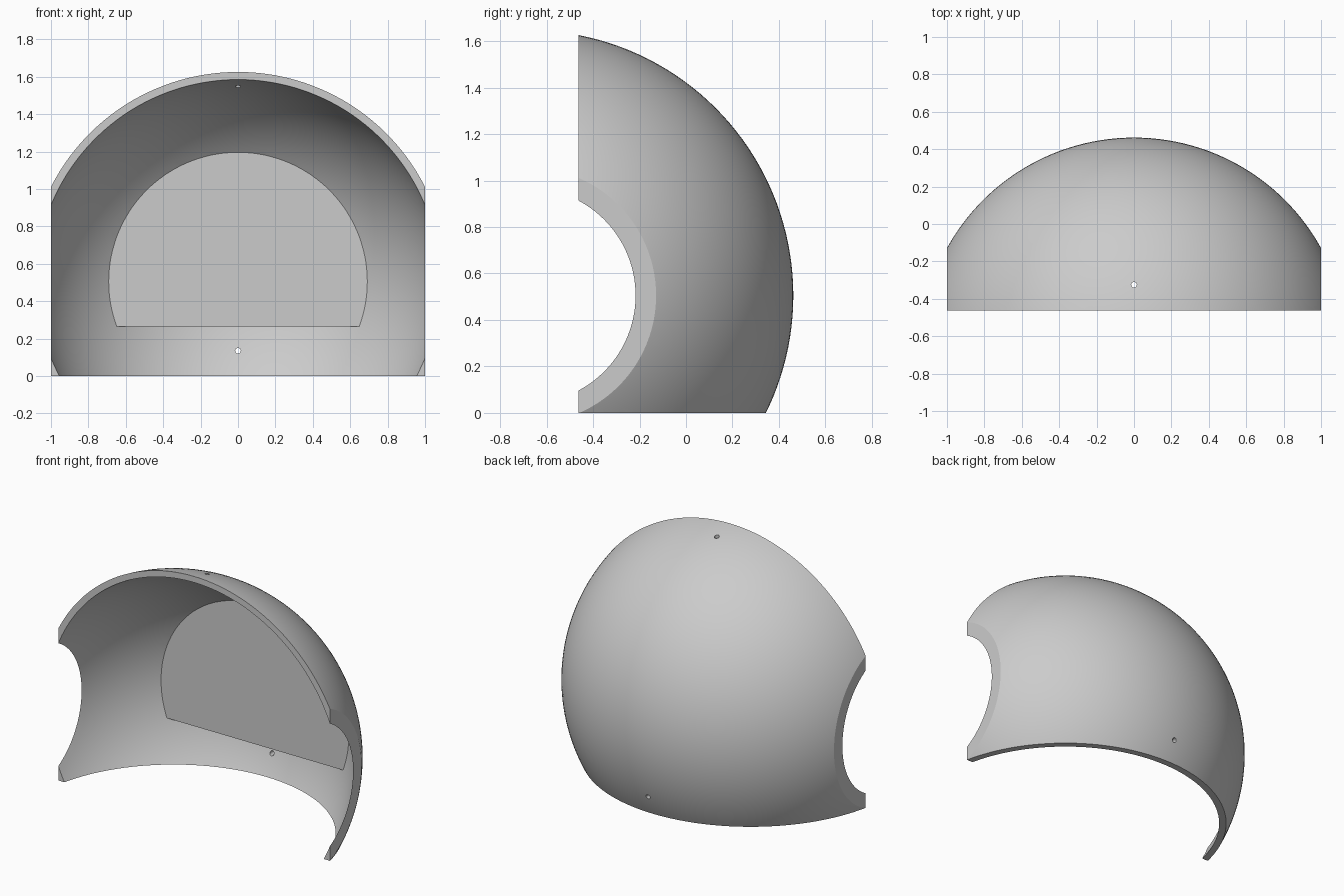
import bpy
from math import pi
from mathutils import Vector

default = bpy.data.objects.get("Cube")
if default:
    bpy.data.objects.remove(default, do_unlink=True)

OUTER, WALL = 1.142, 0.04
FRONT, BACK = -0.462, 0.462
CENTRE = Vector((0, BACK - OUTER, 0.505))


def sphere(name, radius):
    # Poles lie on the x axis, where the side cuts remove them
    bpy.ops.mesh.primitive_uv_sphere_add(segments=160, ring_count=80, radius=radius,
                                         location=CENTRE, rotation=(0, pi / 2, 0))
    obj = bpy.context.object
    obj.name = name
    bpy.ops.object.shade_smooth()
    return obj


def box(name, low, high):
    low, high = Vector(low), Vector(high)
    bpy.ops.mesh.primitive_cube_add(size=1, location=(low + high) / 2)
    obj = bpy.context.object
    obj.name = name
    obj.scale = high - low
    return obj


def drill(name, location, rotation):
    bpy.ops.mesh.primitive_cylinder_add(vertices=24, radius=0.015, depth=0.5,
                                        location=location, rotation=rotation)
    bpy.context.object.name = name
    return bpy.context.object


def cut(target, tool, operation):
    # Apply a boolean and discard the tool
    tool.hide_render = True
    bpy.context.view_layer.update()
    mod = target.modifiers.new("cut", 'BOOLEAN')
    mod.operation, mod.object, mod.solver = operation, tool, 'EXACT'
    bpy.ops.object.select_all(action='DESELECT')
    bpy.context.view_layer.objects.active = target
    target.select_set(True)
    bpy.ops.object.modifier_apply(modifier=mod.name)
    bpy.data.objects.remove(tool, do_unlink=True)


# Hollow with a flat back panel and a ledge beneath it
hollow = sphere("hollow", OUTER - WALL)
cut(hollow, box("panel_block", (-2, 0.178, 0.265), (2, 2, 3)), 'DIFFERENCE')

# Dome shell trimmed flat at the front, base and sides
dome = sphere("dome_shell", OUTER)
cut(dome, box("trim", (-1, FRONT, 0), (1, 2, 3)), 'INTERSECT')
cut(dome, hollow, 'DIFFERENCE')

# Small holes through the top and the lower back
cut(dome, drill("top_hole", (0, -0.325, 1.58), (0, 0, 0)), 'DIFFERENCE')
cut(dome, drill("back_hole", (0, 0.36, 0.135), (pi / 2, 0, 0)), 'DIFFERENCE')

# Plain grey finish
grey = bpy.data.materials.new("light_grey")
grey.use_nodes = True
colour = (0.6, 0.6, 0.6, 1)
grey.diffuse_color = colour
grey.node_tree.nodes["Principled BSDF"].inputs["Base Color"].default_value = colour
dome.data.materials.clear()
dome.data.materials.append(grey)

bpy.ops.object.select_all(action='DESELECT')
dome.select_set(True)
bpy.context.view_layer.objects.active = dome
bpy.ops.object.shade_smooth_by_angle(angle=pi / 8)
